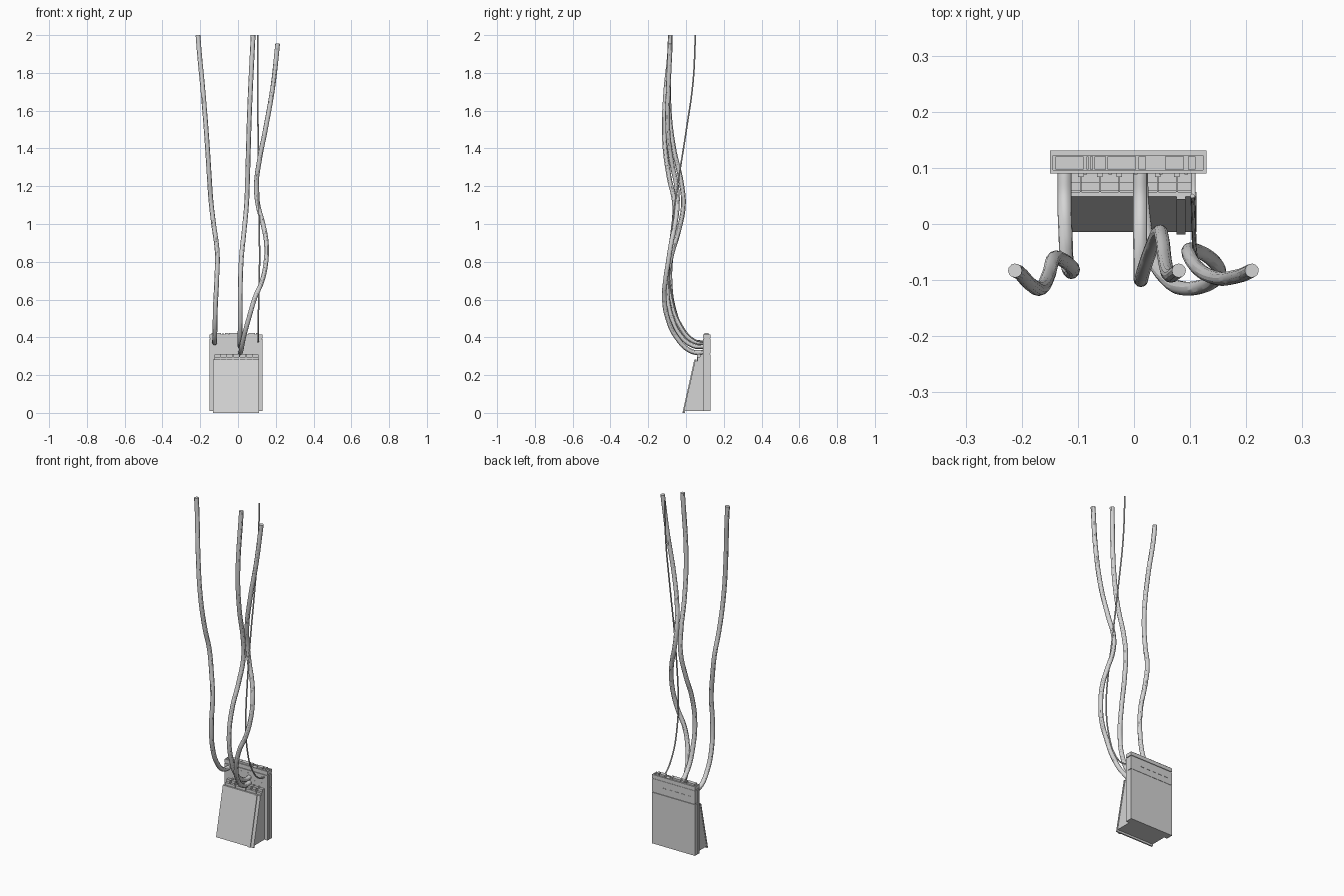
import bpy
import bmesh
from mathutils import Vector

if "Cube" in bpy.data.objects:
    bpy.data.objects.remove(bpy.data.objects["Cube"], do_unlink=True)

grey = bpy.data.materials.new("light_grey")
grey.use_nodes = True
colour = (0.66, 0.66, 0.66, 1)
grey.diffuse_color = colour
grey.node_tree.nodes["Principled BSDF"].inputs["Base Color"].default_value = colour


def finish(name, bm):
    """Turn a bmesh into a named, coloured object."""
    bmesh.ops.recalc_face_normals(bm, faces=bm.faces)
    mesh = bpy.data.meshes.new(name)
    bm.to_mesh(mesh)
    bm.free()
    obj = bpy.data.objects.new(name, mesh)
    bpy.context.collection.objects.link(obj)
    mesh.materials.append(grey)


def box(name, x, y, z):
    """Box from its (low, high) range on each axis."""
    bm = bmesh.new()
    bmesh.ops.create_cube(bm, size=1)
    for v in bm.verts:
        v.co = Vector([r[0] if c < 0 else r[1] for c, r in zip(v.co, (x, y, z))])
    finish(name, bm)


def side_profile(name, x, outline):
    """Extrude a (y, z) outline across the given x range."""
    bm = bmesh.new()
    face = bm.faces.new([bm.verts.new((x[0], y, z)) for y, z in outline])
    moved = bmesh.ops.extrude_face_region(bm, geom=[face])["geom"]
    for v in moved:
        if isinstance(v, bmesh.types.BMVert):
            v.co.x = x[1]
    finish(name, bm)


def cable(name, radius, points):
    """Round, capped tube through the points."""
    curve = bpy.data.curves.new(name, "CURVE")
    curve.dimensions = "3D"
    curve.bevel_depth = radius
    curve.bevel_resolution = 4
    curve.resolution_u = 8
    curve.use_fill_caps = True
    spline = curve.splines.new("BEZIER")
    spline.bezier_points.add(len(points) - 1)
    for bp, co in zip(spline.bezier_points, points):
        bp.co = co
        bp.handle_left_type = bp.handle_right_type = "AUTO"
    obj = bpy.data.objects.new(name, curve)
    bpy.context.collection.objects.link(obj)
    curve.materials.append(grey)
    bpy.ops.object.select_all(action="DESELECT")
    obj.select_set(True)
    bpy.context.view_layer.objects.active = obj
    bpy.ops.object.convert(target="MESH")
    bpy.ops.object.shade_smooth_by_angle()


# Rear housing: core, front frame and stepped back cover
left, right = -0.15, 0.129
box("housing_core", (left + 0.005, right - 0.005), (0.094, 0.127), (0.01, 0.41))
box("housing_front_frame", (left, right), (0.09, 0.103), (0.01, 0.39))
box("housing_back_cover", (left, right), (0.106, 0.131), (0.01, 0.31))
box("housing_back_upper", (left, 0.09), (0.106, 0.129), (0.314, 0.39))
box("housing_back_corner", (0.093, right), (0.106, 0.129), (0.314, 0.39))
box("housing_top_rim_back", (left, right), (0.122, 0.131), (0.394, 0.415))
box("housing_top_rim_front", (left, right), (0.09, 0.096), (0.394, 0.415))
for label, x in (("right", left), ("left", right - 0.006)):
    box("top_rim_end_" + label, (x, x + 0.006), (0.096, 0.122), (0.394, 0.415))

# Connector blocks along the top of the housing
blocks = [(-0.14, 0.05), (-0.085, 0.004), (-0.078, 0.005), (-0.07, 0.02),
          (-0.047, 0.051), (0.008, 0.013), (0.055, 0.034), (0.096, 0.014)]
for i, (x, width) in enumerate(blocks):
    box(f"top_connector_{i}", (x, x + width), (0.097, 0.12), (0.405, 0.424))

# Slots on the back and contact dots on the front
for i in range(5):
    x = -0.12 + i * 0.04
    box(f"back_slot_{i}", (x, x + 0.02), (0.128, 0.131), (0.348, 0.352))
    x = -0.09 + i * 0.045
    for row, z in enumerate((0.335, 0.37)):
        box(f"front_contact_{row}_{i}", (x, x + 0.006), (0.088, 0.091), (z, z + 0.005))

# Sloping front module: wedge body, cover plate and raised strip
side_profile("wedge_body", (-0.131, 0.108),
             [(-0.006, 0.01), (0.091, 0.01), (0.091, 0.275), (0.052, 0.275)])


def sloped_plate(name, x, front, back, low, high):
    lean = 0.063
    side_profile(name, x, [(front, low), (back, low), (back + lean, high), (front + lean, high)])


sloped_plate("cover_plate", (-0.133, 0.111), -0.014, -0.006, 0, 0.282)
sloped_plate("cover_strip", (0.076, 0.092), -0.019, -0.01, 0, 0.282)

# Terminal block with dividers and screw heads
box("terminal_base", (-0.125, 0.108), (0.06, 0.091), (0.27, 0.295))
box("terminal_step", (-0.125, 0.108), (0.074, 0.091), (0.29, 0.31))
for i in range(6):
    x = -0.095 + i * 0.0343
    box(f"terminal_divider_{i}", (x - 0.0015, x + 0.0015), (0.057, 0.091), (0.27, 0.313))
    box(f"terminal_head_{i}", (x - 0.005, x + 0.005), (0.084, 0.091), (0.308, 0.316))

# Thick cables rising from the housing
thick = 0.0125
cable("right_cable", thick, [
    (-0.124, 0.098, 0.37), (-0.124, 0.04, 0.38), (-0.122, -0.02, 0.44), (-0.12, -0.065, 0.55),
    (-0.113, -0.085, 0.7), (-0.11, -0.078, 0.85), (-0.129, -0.063, 1.0), (-0.143, -0.062, 1.12),
    (-0.152, -0.09, 1.25), (-0.165, -0.114, 1.45), (-0.185, -0.107, 1.7), (-0.204, -0.087, 1.9),
    (-0.212, -0.083, 2)])
cable("middle_cable", thick, [
    (0.011, 0.098, 0.35), (0.011, 0.04, 0.355), (0.011, -0.03, 0.41), (0.012, -0.08, 0.52),
    (0.012, -0.1, 0.66), (0.018, -0.08, 0.82), (0.032, -0.04, 0.96), (0.045, -0.014, 1.1),
    (0.05, -0.025, 1.22), (0.055, -0.065, 1.4), (0.062, -0.09, 1.62), (0.08, -0.083, 2)])
cable("left_cable", thick, [
    (0.012, 0.098, 0.32), (0.015, 0.03, 0.325), (0.03, -0.05, 0.4), (0.06, -0.1, 0.51),
    (0.09, -0.115, 0.61), (0.128, -0.109, 0.7), (0.148, -0.094, 0.8), (0.15, -0.078, 0.9),
    (0.132, -0.058, 1.0), (0.106, -0.046, 1.1), (0.097, -0.05, 1.2), (0.112, -0.077, 1.33),
    (0.145, -0.096, 1.5), (0.185, -0.093, 1.73), (0.21, -0.083, 1.955)])

# Thin wire behind the cables
cable("thin_wire", 0.004, [
    (0.106, 0.098, 0.375), (0.106, 0.05, 0.385), (0.107, -0.02, 0.46), (0.11, -0.075, 0.62),
    (0.114, -0.09, 0.8), (0.112, -0.073, 1.0), (0.108, -0.045, 1.2), (0.106, 0.002, 1.5),
    (0.105, 0.037, 1.75), (0.104, 0.05, 2)])
